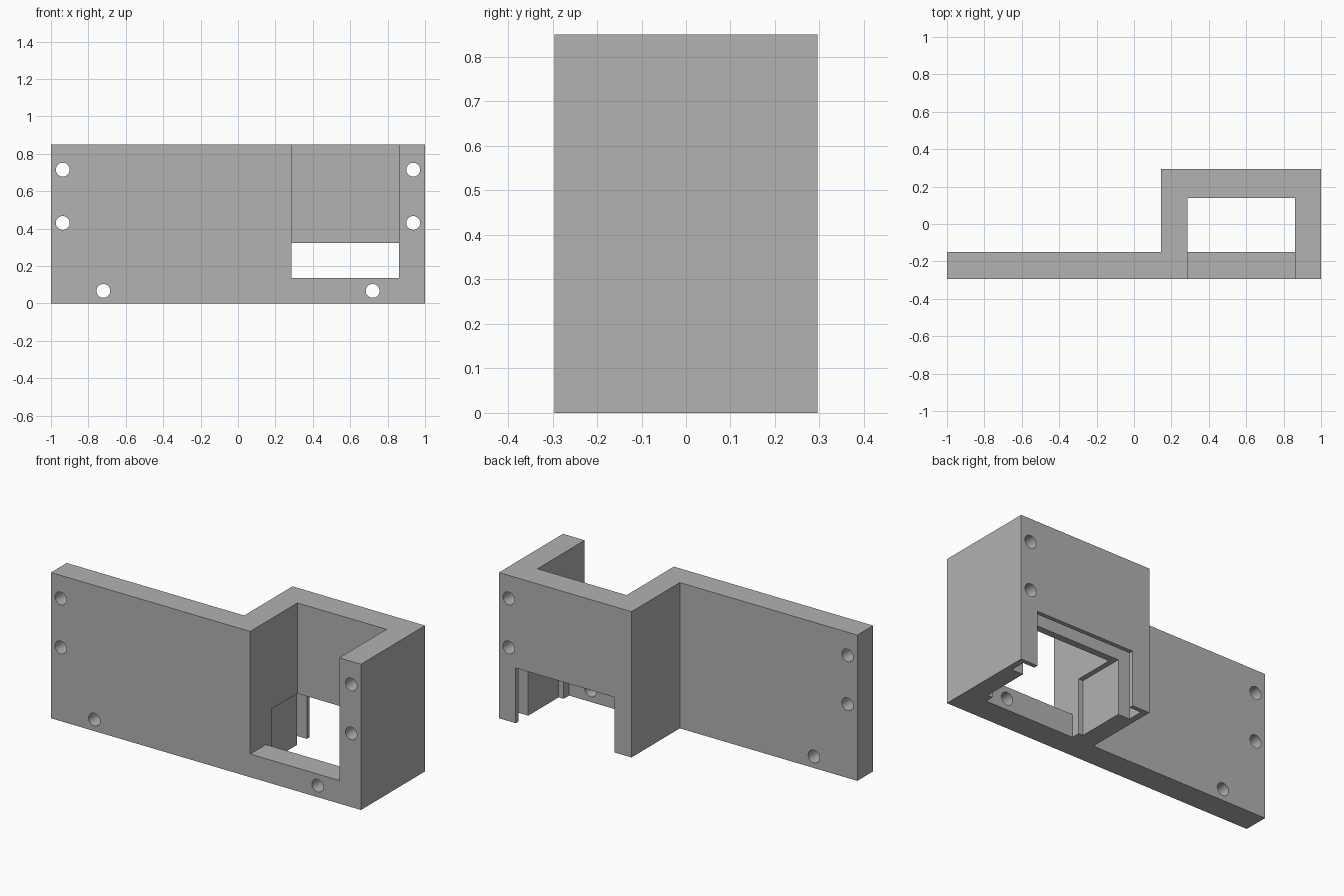
import bpy, bmesh, math
from mathutils import Vector

if "Cube" in bpy.data.objects:
    bpy.data.objects.remove(bpy.data.objects["Cube"])

FRONT, BACK, HEIGHT = -0.295, 0.295, 0.85

grey = bpy.data.materials.new("plain grey")
grey.use_nodes = True
grey.diffuse_color = (0.445, 0.445, 0.445, 1)
grey.node_tree.nodes["Principled BSDF"].inputs["Base Color"].default_value = grey.diffuse_color


def prism(name, points, sweep):
    """Extrude a flat 3D outline along a vector into a solid object."""
    bm = bmesh.new()
    face = bm.faces.new([bm.verts.new(p) for p in points])
    new = bmesh.ops.extrude_face_region(bm, geom=[face])["geom"]
    verts = [g for g in new if isinstance(g, bmesh.types.BMVert)]
    bmesh.ops.translate(bm, verts=verts, vec=Vector(sweep))
    bmesh.ops.recalc_face_normals(bm, faces=bm.faces)
    mesh = bpy.data.meshes.new(name)
    bm.to_mesh(mesh)
    bm.free()
    obj = bpy.data.objects.new(name, mesh)
    bpy.context.collection.objects.link(obj)
    mesh.materials.append(grey)
    return obj


def block(name, x, y, z):
    outline = [(x[0], y[0], z[0]), (x[1], y[0], z[0]), (x[1], y[1], z[0]), (x[0], y[1], z[0])]
    return prism(name, outline, (0, 0, z[1] - z[0]))


# Mounting plate with the housing block behind its left end
plan = [(-1, FRONT), (1, FRONT), (1, BACK), (0.145, BACK), (0.145, -0.15), (-1, -0.15)]
body = prism("mounting_bracket", [(x, y, 0) for x, y in plan], (0, 0, HEIGHT))

# Open well through the housing, leaving a low sill across the front
well = [(-0.4, 0.135), (-0.4, 1), (0.14, 1), (0.14, -0.1), (-0.15, -0.1), (-0.15, 0.135)]
cutters = [
    prism("well_cutter", [(0.285, y, z) for y, z in well], (0.575, 0, 0)),
    # Wider recess that opens through the back wall and the underside
    block("recess_cutter", (0.256, 0.892), (-0.1, 0.4), (-0.1, 0.322)),
    # Panel slot held in by a thin lip at the back
    block("slot_cutter", (0.182, 0.966), (0.18, 0.27), (-0.1, 0.39)),
]

# Screw holes running front to back, mirrored on both sides
for side in (-1, 1):
    for x, z in ((0.937, 0.715), (0.937, 0.43), (0.72, 0.067)):
        ring = [math.tau * i / 32 for i in range(32)]
        outline = [(side * x + 0.037 * math.cos(a), -0.4, z + 0.037 * math.sin(a)) for a in ring]
        cutters.append(prism("hole_cutter", outline, (0, 0.8, 0)))

for cutter in cutters:
    cutter.hide_render = True
    mod = body.modifiers.new(cutter.name, "BOOLEAN")
    mod.operation = "DIFFERENCE"
    mod.solver = "EXACT"
    mod.object = cutter

# Bake the cuts and discard the cutters
graph = bpy.context.evaluated_depsgraph_get()
baked = bpy.data.meshes.new_from_object(body.evaluated_get(graph))
body.modifiers.clear()
body.data = baked
for cutter in cutters:
    bpy.data.objects.remove(cutter)

bpy.ops.object.select_all(action="DESELECT")
body.select_set(True)
bpy.context.view_layer.objects.active = body
bpy.ops.object.shade_smooth_by_angle(angle=math.radians(30))
